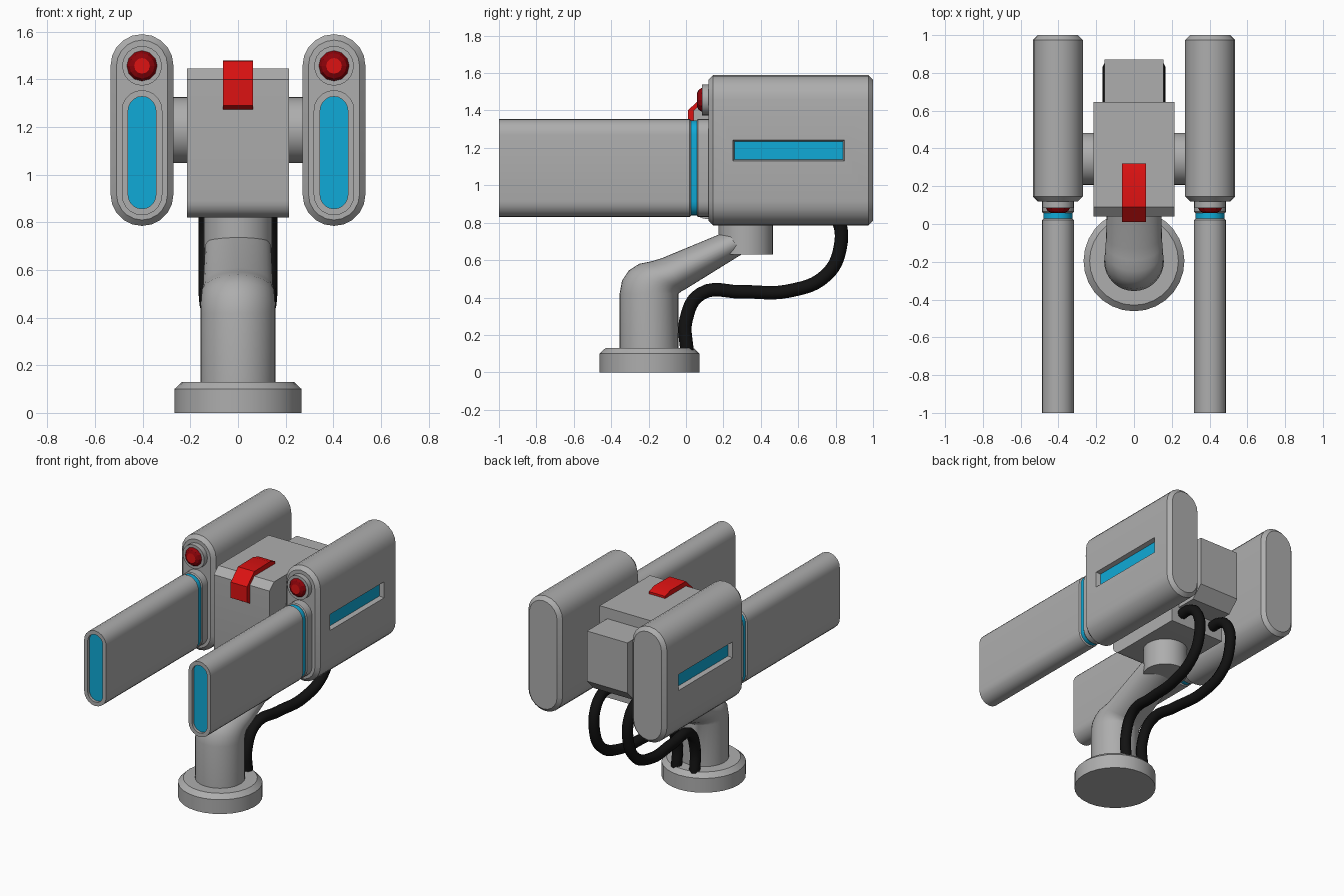
import bpy, bmesh, math
from mathutils import Vector

if "Cube" in bpy.data.objects:
    bpy.data.objects.remove(bpy.data.objects["Cube"])


def material(name, r, g, b):
    m = bpy.data.materials.new(name)
    m.diffuse_color = (r, g, b, 1)
    m.use_nodes = True
    m.node_tree.nodes["Principled BSDF"].inputs["Base Color"].default_value = m.diffuse_color
    return m


GREY = material("grey metal", 0.42, 0.42, 0.42)
BLUE = material("glow blue", 0.005, 0.40, 0.68)
RED = material("red", 0.72, 0.006, 0.006)
DARK_RED = material("dark red", 0.27, 0.001, 0.003)
BLACK = material("cable black", 0.006, 0.006, 0.006)


def finish(name, bm, mats):
    bmesh.ops.recalc_face_normals(bm, faces=bm.faces)
    me = bpy.data.meshes.new(name)
    bm.to_mesh(me)
    bm.free()
    for m in mats:
        me.materials.append(m)
    ob = bpy.data.objects.new(name, me)
    bpy.context.collection.objects.link(ob)
    return ob


def loft(rings, end_mat=0):
    """Skin a list of equal-length rings, capping both ends."""
    bm = bmesh.new()
    vs = [[bm.verts.new(p) for p in r] for r in rings]
    n = len(vs[0])
    for a, b in zip(vs, vs[1:]):
        for i in range(n):
            bm.faces.new((a[i], a[(i + 1) % n], b[(i + 1) % n], b[i]))
    bm.faces.new(vs[0])
    bm.faces.new(vs[-1]).material_index = end_mat
    bmesh.ops.recalc_face_normals(bm, faces=bm.faces)
    return bm


def stadium(cx, r, lo, hi, y, inset=0, n=10):
    """Upright pill outline in the xz plane."""
    pts = []
    for cz, start in ((hi - r, 0), (lo + r, math.pi)):
        for i in range(n + 1):
            a = start + math.pi * i / n
            pts.append((cx + (r - inset) * math.cos(a), y, cz + (r - inset) * math.sin(a)))
    return pts


def circle(c, r, axis, n=32):
    pts = []
    for i in range(n):
        u, v = r * math.cos(2 * math.pi * i / n), r * math.sin(2 * math.pi * i / n)
        off = {"x": (0, u, v), "y": (u, 0, v), "z": (u, v, 0)}[axis]
        pts.append(Vector(c) + Vector(off))
    return pts


def extrude_x(name, profile, w, mat):
    return finish(name, loft([[(x, y, z) for y, z in profile] for x in (-w, w)]), [mat])


# base and bent arm
finish("base", loft([circle((0, -0.195, z), r, "z", 28)
                     for z, r in ((0, 0.267), (0.10, 0.267), (0.13, 0.235))]), [GREY])


def arm_ring(a, b, w, n=32):
    a, b = Vector((0, *a)), Vector((0, *b))
    mid, half = (a + b) / 2, (a - b) / 2
    return [mid + half * math.cos(t) + Vector((w * math.sin(t), 0, 0))
            for t in (2 * math.pi * i / n for i in range(n))]


finish("arm", loft([arm_ring(*r) for r in (
    ((-0.355, 0.12), (-0.04, 0.12), 0.158),
    ((-0.355, 0.42), (-0.04, 0.42), 0.158),
    ((-0.342, 0.49), (-0.035, 0.425), 0.157),
    ((-0.305, 0.545), (-0.03, 0.428), 0.155),
    ((-0.25, 0.58), (-0.025, 0.432), 0.153),
    ((-0.19, 0.592), (-0.02, 0.436), 0.15),
    ((-0.13, 0.61), (-0.01, 0.44), 0.148),
    ((0.22, 0.755), (0.30, 0.632), 0.14))]), [GREY])
finish("arm_head", loft([circle((0, 0.32, z), 0.145, "z") for z in (0.63, 0.83)]), [GREY])

# central housing with chamfered top edge and rounded lower edge
low_edge = [(0.11 - 0.07 * math.sin(t), 0.89 - 0.07 * math.cos(t))
            for t in (math.pi / 2 * i / 6 for i in range(7))]
extrude_x("housing", low_edge + [(0.04, 1.40), (0.09, 1.445), (0.645, 1.445), (0.645, 0.82)],
          0.215, GREY)
extrude_x("rear_box", [(0.64, 1.37), (0.87, 1.37), (0.87, 1.02), (0.79, 0.94), (0.64, 0.94)],
          0.156, GREY)
finish("axle", loft([circle((x, 0.345, 1.188), 0.138, "x") for x in (-0.29, 0.29)]), [GREY])

# red sight folded over the front edge
extrude_x("red_sight", [(0.045, 1.27), (0.01, 1.29), (0.01, 1.40), (0.09, 1.477), (0.26, 1.48),
                        (0.32, 1.46), (0.32, 1.44), (0.09, 1.44), (0.045, 1.40)], 0.063, RED)

for s, side in ((-1, "left"), (1, "right")):
    cx = s * 0.403

    # pod with a recessed window in its outer flank
    bm = loft([stadium(cx, 0.132, 0.785, 1.59, y, d)
               for y, d in ((0.12, 0.025), (0.145, 0), (0.975, 0), (1.0, 0.025))])
    flank = max((f for f in bm.faces if f.normal.x * s > 0.99), key=lambda f: f.calc_area())
    bmesh.ops.inset_region(bm, faces=[flank], thickness=0.05)
    mid = flank.calc_center_median()
    for v in flank.verts:
        v.co.y = 0.25 if v.co.y < mid.y else 0.847
        v.co.z = 1.13 if v.co.z < mid.z else 1.242
    bmesh.ops.inset_region(bm, faces=[flank], thickness=0.012, depth=-0.03)
    flank.material_index = 1
    finish(side + "_pod", bm, [GREY, BLUE])

    # barrel, glowing ring and collar
    finish(side + "_barrel", loft([stadium(cx, 0.085, 0.83, 1.355, y, d) for y, d in (
        (0.03, 0.01), (0.02, 0), (-1.0, 0), (-1.0, 0.027), (-0.98, 0.027))], 1), [GREY, BLUE])
    finish(side + "_glow_ring", loft([stadium(cx, 0.085, 0.83, 1.355, y, 0.008)
                                      for y in (0.025, 0.065)]), [BLUE])
    finish(side + "_collar", loft([stadium(cx, 0.085, 0.83, 1.355, y, d) for y, d in (
        (0.058, 0.006), (0.065, 0), (0.13, 0))]), [GREY])

    # lamp socket and faceted lamp
    finish(side + "_lamp_socket", loft([circle((cx, y, 1.457), r, "y", 24)
                                        for y, r in ((0.13, 0.083), (0.085, 0.083))]), [GREY])
    bm = loft([circle((cx, y, 1.457), r, "y", 12) for y, r in (
        (0.10, 0.064), (0.085, 0.064), (0.067, 0.053), (0.058, 0.033))], 1)
    finish(side + "_lamp", bm, [DARK_RED, RED])

    # cable from the base to the back of the housing
    cu = bpy.data.curves.new(side + "_cable", "CURVE")
    cu.dimensions = "3D"
    cu.bevel_depth = 0.036
    cu.bevel_resolution = 2
    cu.resolution_u = 6
    cu.use_fill_caps = True
    path = [(0.07, 0.005, 0.11), (0.07, 0.0, 0.28), (0.08, 0.08, 0.42), (0.10, 0.30, 0.43),
            (0.12, 0.55, 0.435), (0.13, 0.75, 0.52), (0.13, 0.825, 0.67), (0.13, 0.81, 0.82),
            (0.13, 0.74, 0.89), (0.13, 0.63, 0.90)]
    sp = cu.splines.new("BEZIER")
    sp.bezier_points.add(len(path) - 1)
    for bp, (x, y, z) in zip(sp.bezier_points, path):
        bp.co = (s * x, y, z)
        bp.handle_left_type = bp.handle_right_type = "AUTO"
    cu.materials.append(BLACK)
    bpy.context.collection.objects.link(bpy.data.objects.new(side + "_cable", cu))

# smooth round parts, keep edges and the lamps crisp
for ob in bpy.context.collection.objects:
    smooth = ob.type == "MESH" and not ob.name.endswith("_lamp")
    ob.select_set(smooth)
    if smooth:
        bpy.context.view_layer.objects.active = ob
bpy.ops.object.shade_smooth_by_angle(angle=math.radians(30))
